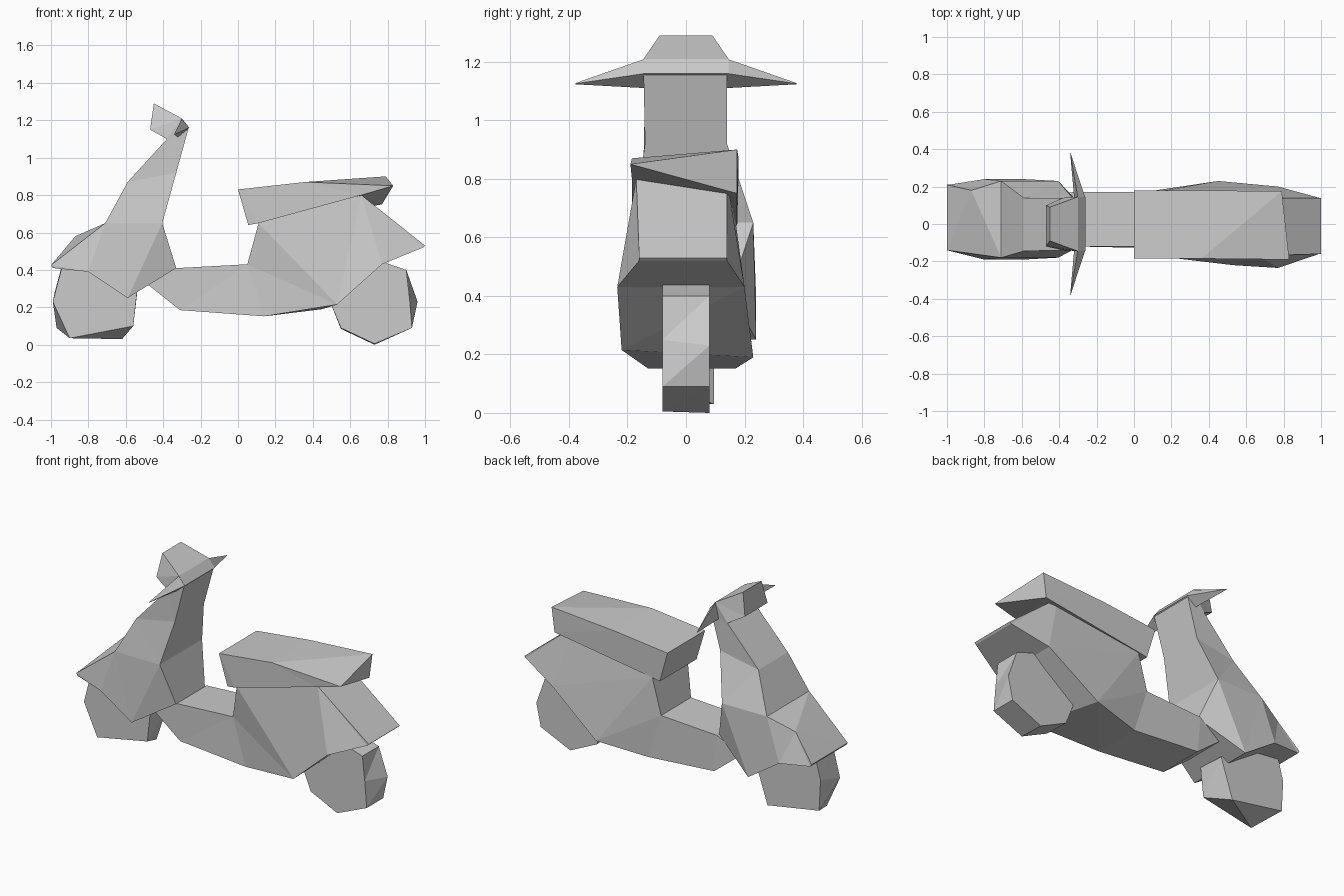
import bpy, bmesh


def finish(name, bm):
    bmesh.ops.remove_doubles(bm, verts=bm.verts[:], dist=0.001)
    bmesh.ops.triangulate(bm, faces=[f for f in bm.faces if len(f.verts) > 3])
    bmesh.ops.recalc_face_normals(bm, faces=bm.faces[:])
    mesh = bpy.data.meshes.new(name)
    bm.to_mesh(mesh)
    bm.free()
    bpy.context.collection.objects.link(bpy.data.objects.new(name, mesh))


def bridge(name, rings):
    """Skin matching rings of points and cap both ends."""
    bm = bmesh.new()
    vs = [[bm.verts.new(p) for p in r] for r in rings]
    for a, b in zip(vs, vs[1:]):
        for i in range(len(a)):
            j = (i + 1) % len(a)
            bm.faces.new((a[i], a[j], b[j], b[i]))
    bm.faces.new(vs[0][::-1])
    bm.faces.new(vs[-1])
    finish(name, bm)


def loft(name, sections):
    """Each section: upper and lower edge as (x, z, y_near, y_far, dx_far, dz_far)."""
    rings = []
    for section in sections:
        (a, b), (c, d) = [
            ((x, y0, z), (x + sum(e[:1]), y1, z + sum(e[1:])))
            for x, z, y0, y1, *e in section]
        rings.append([a, b, d, c])
    bridge(name, rings)


def wheel(name, near, far, y0, y1):
    bridge(name, [[(x, y0, z) for x, z in near], [(x, y1, z) for x, z in far]])


# Wheels: chunky polygons with slightly different rims on each side
wheel("front_wheel",
      [(-.94, .42), (-.99, .23), (-.90, .035), (-.56, .10), (-.54, .28), (-.70, .48)],
      [(-.94, .43), (-.98, .28), (-.97, .09), (-.62, .03), (-.54, .27), (-.70, .48)],
      -.08, .095)
wheel("rear_wheel",
      [(.50, .21), (.55, .09), (.73, .005), (.93, .09), (.917, .25), (.90, .40), (.78, .44), (.62, .42)],
      [(.50, .21), (.55, .085), (.73, 0), (.93, .09), (.96, .23), (.90, .40), (.78, .44), (.62, .42)],
      -.08, .08)

# Floorboard running into the rear body and tail
loft("floor_and_rear_body", [
    ((-.33, .41, -.12, .17), (-.48, .32, -.12, .15)),
    ((-.32, .41, -.12, .17), (-.31, .185, -.12, .17)),
    ((.05, .43, -.12, .17), (.14, .152, -.13, .17)),
    ((.11, .65, -.17, .17), (.53, .215, -.22, .23, -.08, -.025)),
    ((.66, .80, -.17, .14), (.77, .43, -.235, .20)),
    ((1.0, .53, -.16, .14), (.99, .52, -.16, .14))])

# Seat wedge with a skewed back end
loft("seat", [
    ((0, .83, -.185, .18), (.055, .64, -.18, .175)),
    ((.36, .87, -.185, .18), (.11, .65, -.185, .175)),
    ((.83, .85, -.19, .175, -.04, .05), (.66, .80, -.185, .175, .11, -.05))])

# Front fender and lower leg shield
loft("fender_and_leg_shield", [
    ((-1.0, .425, -.14, .21), (-.99, .41, -.14, .21)),
    ((-.71, .65, -.18, .18, -.16, -.07), (-.80, .39, -.19, .24)),
    ((-.71, .65, -.18, .23), (-.59, .25, -.19, .24)),
    ((-.405, .65, -.18, .23), (-.33, .41, -.13, .15))])

# Steering column
loft("steering_column", [
    ((-.71, .65, -.18, .23), (-.405, .65, -.18, .23)),
    ((-.59, .87, -.145, .14), (-.33, .92, -.14, .14)),
    ((-.38, 1.10, -.14, .14), (-.265, 1.155, -.145, .14))])

# Headlight housing
loft("headlight_housing", [
    ((-.45, 1.29, -.09, .09), (-.47, 1.15, -.12, .10)),
    ((-.30, 1.21, -.145, .145), (-.38, 1.10, -.14, .14)),
    ((-.26, 1.16, -.145, .145), (-.32, 1.12, -.14, .14))])

# Pointed handlebars on both sides
for side, label in ((-1, "near"), (1, "far")):
    base = [(-.30, 1.21), (-.26, 1.16), (-.32, 1.11)]
    bridge("handlebar_" + label, [
        [(x, side * .14, z) for x, z in base],
        [(-.34 + (x + .29) * .04, side * .378, 1.125 + (z - 1.16) * .04) for x, z in base]])
